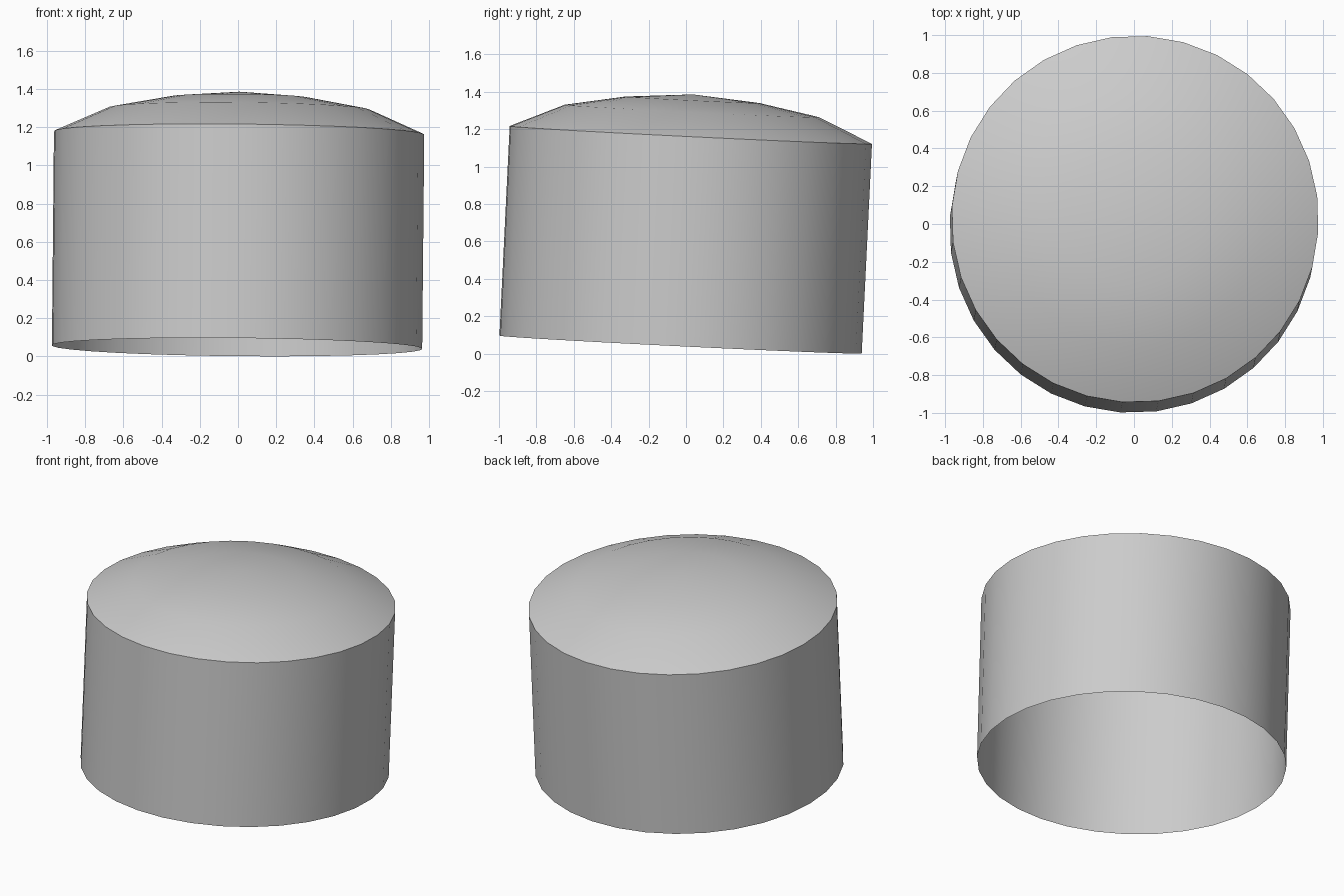
import bpy
import bmesh
from math import cos, sin, pi, radians

if "Cube" in bpy.data.objects:
    bpy.data.objects.remove(bpy.data.objects["Cube"])

SIDES = 32
TWIST = radians(7.25)   # angle of the first corner
TILT = (radians(-2.8), radians(0.55), 0)
BASE = (-0.005, -0.029, 0.049)


def lathe(name, profile):
    """Revolve (radius, height) points; a zero radius closes to a point."""
    bm = bmesh.new()
    rings = []
    for r, z in profile:
        if r == 0:
            rings.append([bm.verts.new((0, 0, z))] * SIDES)
        else:
            rings.append([bm.verts.new((r * cos(TWIST + 2 * pi * i / SIDES),
                                        r * sin(TWIST + 2 * pi * i / SIDES), z))
                          for i in range(SIDES)])
    for low, high in zip(rings, rings[1:]):
        for i in range(SIDES):
            j = (i + 1) % SIDES
            corners = [low[i], low[j], high[j], high[i]]
            bm.faces.new(list(dict.fromkeys(corners)))
    for face in bm.faces:
        face.smooth = True
    mesh = bpy.data.meshes.new(name)
    bm.to_mesh(mesh)
    bm.free()
    obj = bpy.data.objects.new(name, mesh)
    bpy.context.collection.objects.link(obj)
    obj.location = BASE
    obj.rotation_euler = TILT
    return obj


# Open-bottomed side wall
lathe("side_wall", [(0.972, 0), (0.972, 1.122)])

# Shallow domed lid, meeting the wall at a sharp rim
lathe("domed_lid", [(0.972, 1.122), (0.683, 1.25), (0.36, 1.31), (0, 1.339)])
